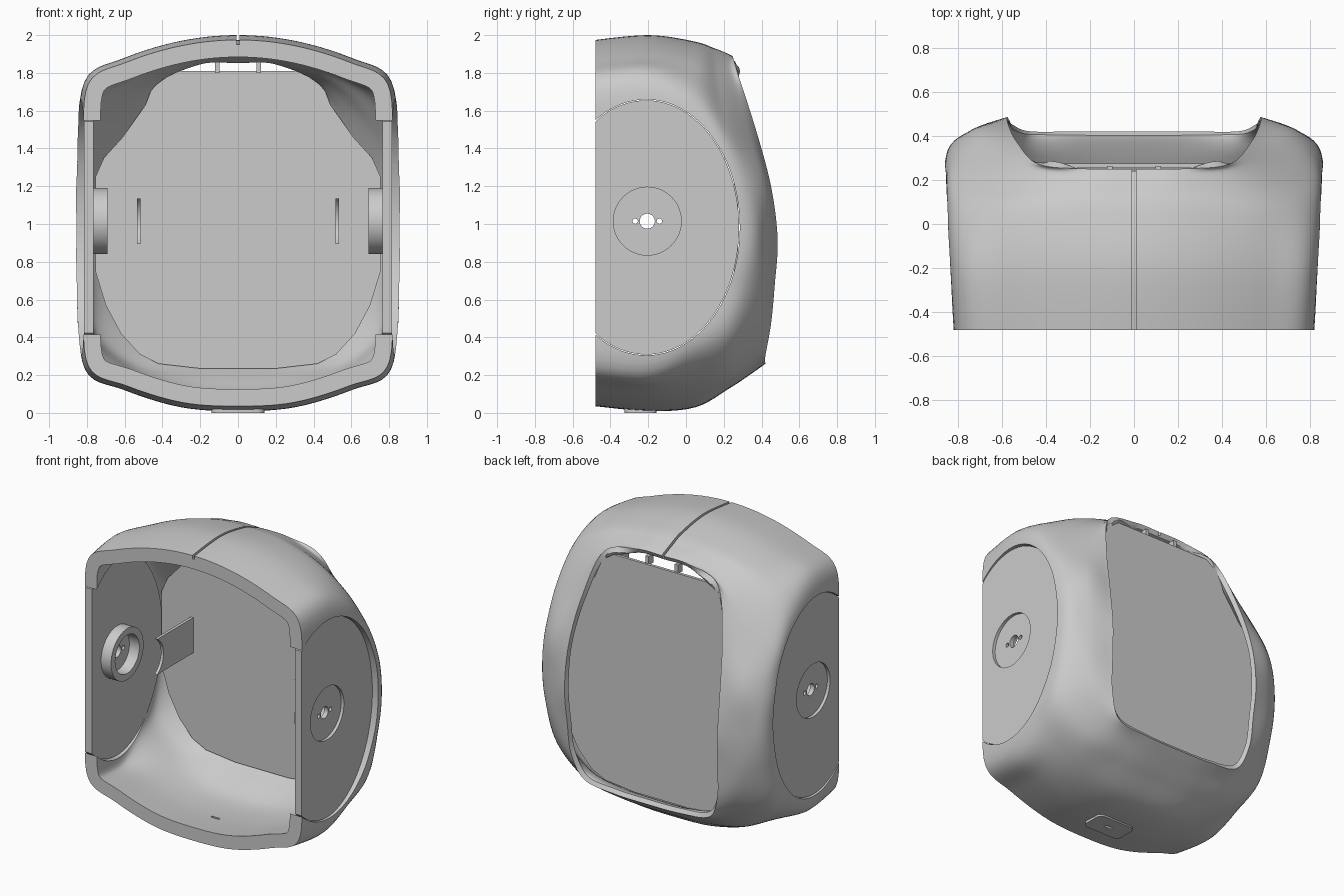
import bpy, bmesh
from math import sin, cos, pi, radians
from mathutils import Vector, Matrix

cube = bpy.data.objects.get("Cube")
if cube:
    bpy.data.objects.remove(cube)

grey = bpy.data.materials.new("plain_grey")
grey.use_nodes = True
grey.diffuse_color = (0.6, 0.6, 0.6, 1)
grey.node_tree.nodes["Principled BSDF"].inputs["Base Color"].default_value = (0.6, 0.6, 0.6, 1)

FRONT = -0.48                       # plane of the open front
AXIS_Y, AXIS_Z = -0.205, 1.015      # axis of the side mounts


# ---------- helpers ----------
def make_object(name, bm):
    mesh = bpy.data.meshes.new(name)
    bm.to_mesh(mesh)
    bm.free()
    obj = bpy.data.objects.new(name, mesh)
    bpy.context.collection.objects.link(obj)
    return obj


def prism(name, outline, start, end):
    """Solid made by sweeping a closed outline of points between two offsets."""
    bm = bmesh.new()
    first = [bm.verts.new(Vector(p) + Vector(start)) for p in outline]
    last = [bm.verts.new(Vector(p) + Vector(end)) for p in outline]
    bm.faces.new(first)
    bm.faces.new(last)
    count = len(outline)
    for i in range(count):
        j = (i + 1) % count
        bm.faces.new((first[i], first[j], last[j], last[i]))
    bmesh.ops.recalc_face_normals(bm, faces=bm.faces)
    return make_object(name, bm)


def box(name, low, high):
    outline = [(low[0], low[1], 0), (high[0], low[1], 0), (high[0], high[1], 0), (low[0], high[1], 0)]
    return prism(name, outline, (0, 0, low[2]), (0, 0, high[2]))


def oval(ry, rz, cy=AXIS_Y, cz=AXIS_Z, steps=48, limit=-9):
    """Ellipse in the side plane, optionally cut straight at the front."""
    angles = [2 * pi * i / steps for i in range(steps)]
    return [(0, max(limit, cy + ry * cos(a)), cz + rz * sin(a)) for a in angles]


def side_prism(name, outline, x_in, x_out, side):
    return prism(name, outline, (side * x_in, 0, 0), (side * x_out, 0, 0))


def apply_modifiers(obj):
    graph = bpy.context.evaluated_depsgraph_get()
    mesh = bpy.data.meshes.new_from_object(obj.evaluated_get(graph))
    obj.modifiers.clear()
    obj.data = mesh


def combine(obj, others, operation="DIFFERENCE"):
    for other in others:
        mod = obj.modifiers.new("cut", "BOOLEAN")
        mod.operation, mod.object, mod.solver = operation, other, "EXACT"
        bpy.context.view_layer.update()
        apply_modifiers(obj)
        bpy.data.objects.remove(other)


def finish(obj, angle=30):
    obj.data.materials.clear()
    obj.data.materials.append(grey)
    bpy.ops.object.select_all(action="DESELECT")
    obj.select_set(True)
    bpy.context.view_layer.objects.active = obj
    bpy.ops.object.shade_smooth_by_angle(angle=radians(angle))


def spline(points, steps, closed):
    """Smooth curve passing through all the points."""
    count, result = len(points), []

    def at(i):
        return points[i % count] if closed else points[min(max(i, 0), count - 1)]

    for i in range(count if closed else count - 1):
        a, b, c, d = (at(i + k) for k in (-1, 0, 1, 2))
        for s in range(steps):
            t = s / steps
            result.append(b + (c - a) * (t / 2) + (2 * a - 5 * b + 4 * c - d) * (t * t / 2)
                          + (3 * b - a - 3 * c + d) * (t ** 3 / 2))
    if not closed:
        result.append(points[-1].copy())
    return result


# ---------- shell: half rings from top centre to bottom centre ----------
def flat_ring(y, pairs):
    return [Vector((x, y, z)) for x, z in pairs]


def bent_ring(*points):
    return [Vector(p) for p in points]


middle = flat_ring(-0.2, [(0, 2), (.3, 1.97), (.6, 1.88), (.81, 1.76), (.835, 1.4), (.835, 1),
                          (.835, .6), (.81, .23), (.6, .12), (.3, .03), (0, .01)])
front = [Vector((p.x * .975, FRONT - .04, 1 + (p.z - 1) * .97)) for p in middle]
behind = flat_ring(0.05, [(0, 1.965), (.3, 1.94), (.6, 1.84), (.82, 1.66), (.845, 1.36), (.845, 1),
                          (.845, .62), (.82, .33), (.6, .15), (.3, .05), (0, .03)])
shoulder = bent_ring((0, .16, 1.925), (.25, .16, 1.91), (.55, .17, 1.78), (.79, .22, 1.5),
                     (.845, .28, 1.25), (.85, .32, .98), (.845, .29, .7), (.8, .24, .4),
                     (.58, .23, .2), (.3, .23, .14), (0, .23, .13))
slope = bent_ring((0, .22, 1.9), (.22, .22, 1.89), (.47, .25, 1.77), (.64, .33, 1.48),
                  (.72, .415, 1.22), (.74, .425, .96), (.73, .415, .7), (.66, .39, .46),
                  (.5, .36, .28), (.27, .35, .22), (0, .35, .21))
rim = bent_ring((0, .25, 1.885), (.2, .25, 1.88), (.43, .27, 1.81), (.53, .37, 1.5),
                (.57, .45, 1.2), (.575, .485, .92), (.565, .47, .68), (.55, .45, .47),
                (.47, .42, .3), (.25, .42, .265), (0, .42, .26))


def whole(half):
    return half + [Vector((-p.x, p.y, p.z)) for p in reversed(half[1:-1])]


rings = [spline(whole(half), 7, True) for half in (front, middle, behind, shoulder, slope, rim)]
columns = [spline(list(column), 7, False) for column in zip(*rings)]
around, along = len(columns), len(columns[0])

bm = bmesh.new()
grid = [[bm.verts.new(p) for p in column] for column in columns]
for i in range(around):
    a, b = grid[i], grid[(i + 1) % around]
    for j in range(along - 1):
        bm.faces.new((a[j], b[j], b[j + 1], a[j + 1]))
bm.normal_update()
bm.faces.ensure_lookup_table()
if bm.faces[0].normal.z < 0:
    bmesh.ops.reverse_faces(bm, faces=bm.faces)
shell = make_object("shell", bm)

# Wall that gets thinner toward the rear rim
group = shell.vertex_groups.new(name="wall")
for i in range(around):
    for j in range(along):
        group.add([i * along + j], 1 - 0.65 * (j / (along - 1)) ** 2, "REPLACE")
wall = shell.modifiers.new("wall", "SOLIDIFY")
wall.thickness, wall.offset, wall.vertex_group = 0.09, -1, "wall"
bpy.context.view_layer.update()
apply_modifiers(shell)

# Straight front cut, side openings, top seam and bottom slot
seam = [(0, p.y, p.z - .025) for p in columns[0]]
seam = [(0, -.6, seam[0][2])] + seam + [(0, .35, seam[-1][2] - .02), (0, .35, 2.2), (0, -.6, 2.2)]
cutters = [box("front_cutter", (-2, -1, -1), (2, FRONT, 3)),
           prism("seam_cutter", seam, (-.008, 0, 0), (.008, 0, 0)),
           box("slot_cutter", (-.03, -.25, -.1), (.03, -.232, .2))]
cutters += [side_prism("side_cutter", oval(.495, .677, -.21, .982, 96), .6, 1, s) for s in (1, -1)]
combine(shell, cutters)
finish(shell, 35)

# ---------- side plates with round mounts ----------
for side, label in ((1, "left"), (-1, "right")):
    plate = side_prism(label + "_side_plate", oval(.491, .673, -.21, .982, 96, FRONT), .765, .815, side)
    holes = [side_prism("recess", oval(.18, .18), .795, .9, side),
             side_prism("shaft_hole", oval(.04, .04, steps=24), .7, .9, side)]
    holes += [side_prism("screw_hole", oval(.014, .014, AXIS_Y + k * .064, steps=16), .7, .9, side)
              for k in (1, -1)]
    combine(plate, holes)
    finish(plate)

    collar = side_prism(label + "_mount_collar", oval(.175, .175), .69, .766, side)
    combine(collar, [side_prism("bore", oval(.13, .13), .6, .9, side)])
    finish(collar)

    # Inner tab with a round notch facing the mount axis
    arc = [radians(-59 + 118 * i / 16) for i in range(17)]
    tab = [(0, AXIS_Y + .14 * cos(a), AXIS_Z + .14 * sin(a)) for a in arc]
    tab += [(0, .27, tab[-1][2]), (0, .27, tab[0][2])]
    finish(side_prism(label + "_inner_tab", tab, .515, .535, side))

    # Small rib joining the rear panel to the top rim
    x = side * .11
    finish(box(label + "_top_rib", (x - .012, .21, 1.8), (x + .012, .262, 1.86)))

# ---------- rear panel ----------
edge = [(.38, 1.81), (.44, 1.76), (.49, 1.63), (.61, 1.46), (.71, 1.35), (.755, 1.25), (.755, .75),
        (.7, .57), (.62, .42), (.52, .31), (.42, .26), (.2, .235)]
outline = [(x, 0, z) for x, z in edge] + [(-x, 0, z) for x, z in reversed(edge)]
finish(prism("rear_panel", outline, (0, .255, 0), (0, .275, 0)))

# ---------- bottom pad with rounded corners ----------
corners = []
for i in range(24):
    a = 2 * pi * (i + .5) / 24
    sx, sy = (1 if cos(a) > 0 else -1), (1 if sin(a) > 0 else -1)
    corners.append((sx * .1 + .04 * cos(a), -.24 + sy * .045 + .04 * sin(a), 0))
pad = prism("bottom_pad", corners, (0, 0, 0), (0, 0, .03))
combine(pad, [box("pad_slot", (-.03, -.25, -.1), (.03, -.232, .2))])
finish(pad)
